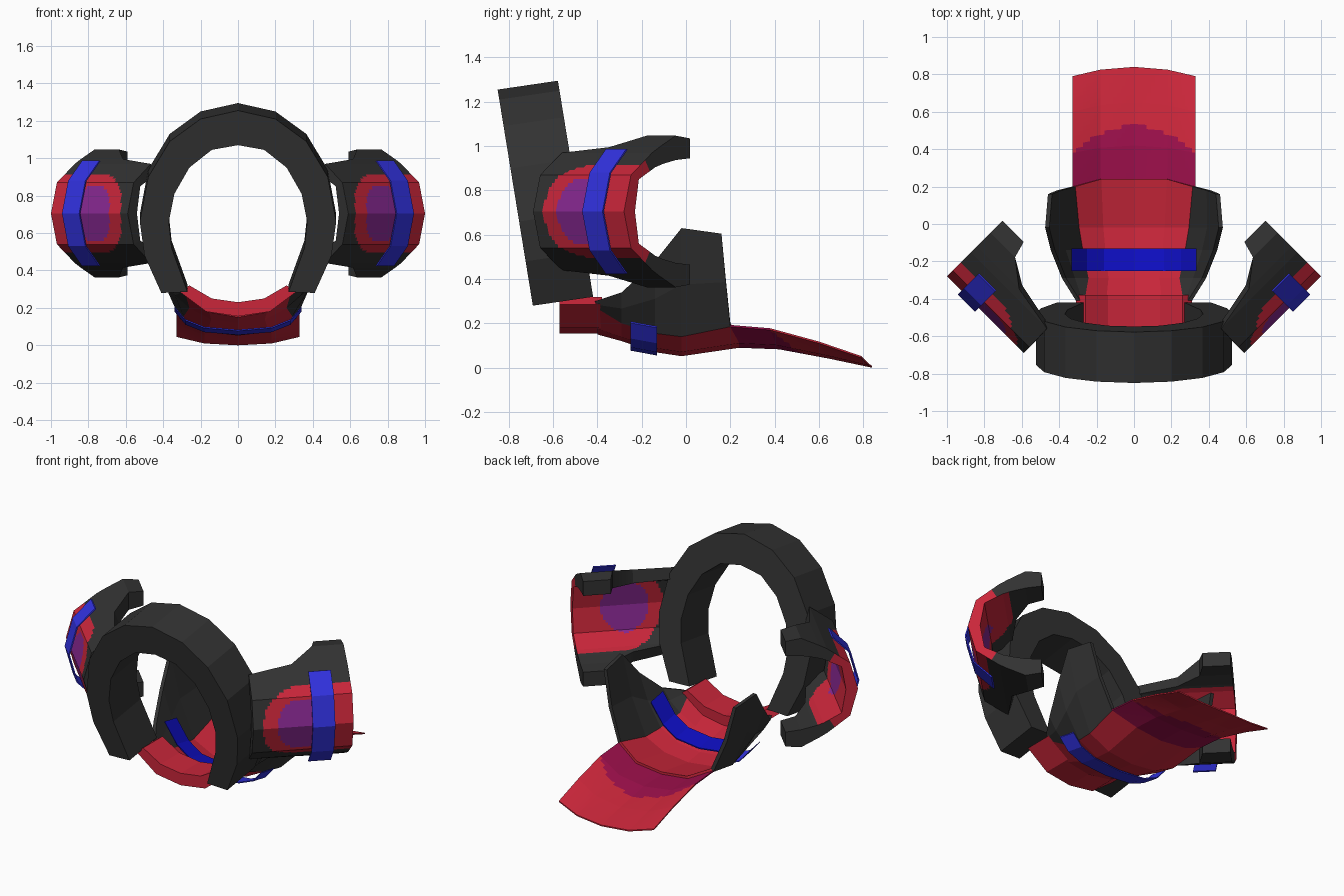
import bpy, bmesh
from mathutils import Vector

if "Cube" in bpy.data.objects:
    bpy.data.objects.remove(bpy.data.objects["Cube"])


def material(name, rgb):
    m = bpy.data.materials.new(name)
    lin = [((c / 255 + 0.055) / 1.055) ** 2.4 if c > 10 else c / 255 / 12.92 for c in rgb]
    m.diffuse_color = (*lin, 1)
    m.use_nodes = True
    m.node_tree.nodes["Principled BSDF"].inputs["Base Color"].default_value = m.diffuse_color
    return m


DARK = material("charcoal", (50, 50, 50))
RED = material("red", (202, 38, 58))
CRIMSON = material("crimson", (155, 15, 74))
PURPLE = material("purple", (135, 40, 145))
BLUE = material("blue", (50, 50, 225))
DEEP = material("deep_blue", (14, 14, 195))


def lerp(a, b, f):
    return tuple(p + (q - p) * f for p, q in zip(a, b))


def resample(pts, n):
    """Split each straight segment of a point list in n parts."""
    out = [lerp(a, b, k / n) for a, b in zip(pts, pts[1:]) for k in range(n)]
    return out + [tuple(pts[-1])]


def refine(grid, nu, nv):
    """Linear subdivision of a grid of points, both ways."""
    rows = [resample(r, nv) for r in grid]
    cols = [resample([r[j] for r in rows], nu) for j in range(len(rows[0]))]
    return [[c[i] for c in cols] for i in range(len(cols[0]))]


def mirror_x(half):
    """Full cross-section from a half that starts at x = 0."""
    return [(-p[0], *p[1:]) for p in half[:0:-1]] + list(half)


def shell(name, outer, inner, mats, rule=None):
    """Closed solid between two point grids; rule picks the material per face."""
    bm = bmesh.new()
    A = [[bm.verts.new(p) for p in r] for r in outer]
    B = [[bm.verts.new(p) for p in r] for r in inner]
    nu, nv = len(A), len(A[0])

    def face(vs, i, j):
        f = bm.faces.new(vs)
        if rule:
            f.material_index = rule(f.calc_center_median(), i / (nu - 1), j / (nv - 1))

    for i in range(nu - 1):
        for j in range(nv - 1):
            for G in (A, B):
                face([G[i][j], G[i + 1][j], G[i + 1][j + 1], G[i][j + 1]], i + .5, j + .5)
    for i in range(nu - 1):
        for j in (0, nv - 1):
            face([A[i][j], A[i + 1][j], B[i + 1][j], B[i][j]], i + .5, j)
    for j in range(nv - 1):
        for i in (0, nu - 1):
            face([A[i][j], A[i][j + 1], B[i][j + 1], B[i][j]], i, j + .5)
    bmesh.ops.recalc_face_normals(bm, faces=bm.faces)
    me = bpy.data.meshes.new(name)
    bm.to_mesh(me)
    bm.free()
    for m in mats:
        me.materials.append(m)
    ob = bpy.data.objects.new(name, me)
    bpy.context.collection.objects.link(ob)
    return ob


# Tilted ring, open at the bottom
ring_out = [(0, 1.255), (.2, 1.21), (.365, 1.09), (.48, .9), (.525, .66), (.5, .48), (.41, .28)]
ring_in = [(0, 1.07), (.14, 1.045), (.26, .95), (.34, .81), (.37, .66), (.355, .52), (.27, .285)]


def ring_grid(half):
    front = [(x, -.85 + (1.255 - h) * .163, h) for x, h in mirror_x(half)]
    return [front, [(x, y + .272, z + .04) for x, y, z in front]]


shell("ring", ring_grid(ring_out), ring_grid(ring_in), [DARK])

# Front lip of the trough
lip_out = mirror_x([(0, .155), (.17, .18), (.31, .285)])
lip_in = mirror_x([(0, .23), (.14, .25), (.26, .32)])
shell("front_lip",
      [[(x, y, z) for x, z in lip_out] for y in (-.57, -.38)],
      [[(x, y, z) for x, z in lip_in] for y in (-.57, -.38)], [RED])


# Trough with raised side wings
def trough_row(yc, ye, zc, bx, bz, tx, tz, th):
    half = [(0, yc, zc), (.55 * bx, yc, zc + .22 * (bz - zc)),
            (bx, (yc + ye) / 2, bz),
            (bx + .62 * (tx - bx), (yc + 3 * ye) / 4, bz + .48 * (tz - bz)),
            (tx, ye, tz)]
    slope = [(0, 1), (.3, 1), (.75, .8), (1, .4), (1, 0)]
    return mirror_x([(x - a * th, y, z + b * th) for (x, y, z), (a, b) in zip(half, slope)])


trough = [(-.40, -.41, .15, .28, .27, .31, .30),
          (-.29, -.29, .12, .26, .20, .385, .34),
          (-.14, -.14, .07, .29, .155, .445, .48),
          (-.02, -.02, .052, .31, .14, .475, .63),
          (.24, .16, .09, .33, .185, .46, .605)]
shell("trough_with_wings",
      [trough_row(*r, 0) for r in trough], [trough_row(*r, .022) for r in trough],
      [RED, DARK], lambda c, u, v: int(abs(v - .5) > .25))

# Tail sheet, crimson near the trough
tail = [(.24, .20, .09, .185), (.42, .38, .083, .17), (.65, .60, .04, .11), (.84, .79, 0, .045)]


def tail_grid(th):
    return refine([mirror_x([(0, yc, zc + th),
                             (.18, yc + .3 * (ye - yc), zc + .22 * (ze - zc) + th),
                             (.33, ye, ze + th)]) for yc, ye, zc, ze in tail], 10, 8)


shell("tail", tail_grid(0), tail_grid(.008), [RED, CRIMSON],
      lambda c, u, v: int(c.y < .525 - 1.3 * c.x ** 2))


# Strap under and inside the trough
def strap(name, half, mat):
    def rows(th):
        return [[(x, y, z + dz + th) for x, z in mirror_x(half)]
                for y, dz in ((-.25, .012), (-.13, -.01))]
    shell(name, rows(0), rows(.007), [mat])


strap("strap_under", [(0, .065), (.18, .08), (.28, .12), (.34, .19)], BLUE)
strap("strap_inside", [(0, .125), (.16, .145), (.25, .205), (.335, .325)], DEEP)

# Side pods: C-shaped bands; s runs along the band, t inward, h above mid height
MID = .705
POD = [(0, 0, .07, 0, .58), (.045, .165, .095, .145, .58), (.18, .265, .2, .2, .575),
       (.225, .29, .25, .215, .32), (.33, .342, .33, .232, .185), (.42, .33, .42, .24, .16)]


def mirror_h(half, signs):
    return [tuple(k * g for k, g in zip(p, signs)) for p in half[:0:-1]] + list(half)


def place(side, s, t, h):
    r = .7071
    return (side * (1 - r * (s + t)), -.28 + r * (t - s), MID + h)


def pod_colour(c, u, v):
    s = ((1 - abs(c.x)) - (c.y + .28)) / 1.4142
    h = abs(c.z - MID)
    if ((s - .30) / .14) ** 2 + (h / .155) ** 2 < 1:
        return 2
    return 1 if (max(s - .27, 0) / .25) ** 2.4 + (h / .21) ** 2.4 < 1 else 0


pod = resample(mirror_h(POD, (1, -1, 1, -1, 1)), 9)
band = mirror_h([(-.027, 0), (.02, .175), (.125, .282)], (1, -1))
for side, label in ((-1, "left"), (1, "right")):
    n = 40
    outer = [[place(side, p[4] * k / n, p[0], p[1]) for k in range(n + 1)] for p in pod]
    inner = [[place(side, p[4] * k / n, p[2], p[3]) for k in range(n + 1)] for p in pod]
    shell(label + "_pod", outer, inner, [DARK, RED, PURPLE], pod_colour)
    # Blue band standing just off the pod
    shell(label + "_pod_band",
          [[place(side, s, t, h) for s in (.11, .24)] for t, h in band],
          [[place(side, s, t + .008, h * .99) for s in (.11, .24)] for t, h in band], [BLUE])
